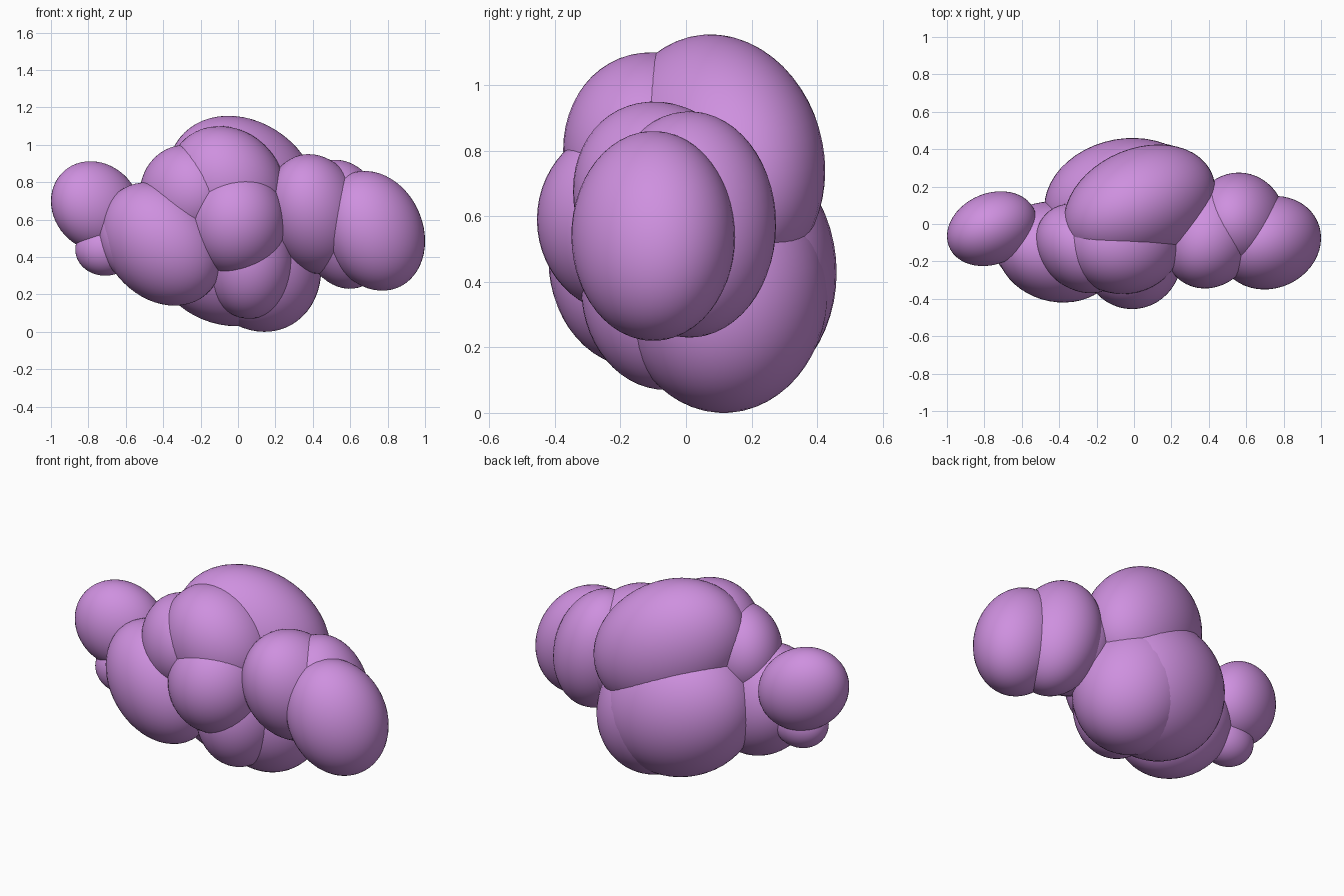
import bpy, bmesh
from mathutils import Vector
from math import sqrt

if "Cube" in bpy.data.objects:
    bpy.data.objects.remove(bpy.data.objects["Cube"])

purple = bpy.data.materials.new("soft purple")
purple.diffuse_color = (0.62, 0.28, 0.74, 1)
purple.use_nodes = True
purple.node_tree.nodes["Principled BSDF"].inputs["Base Color"].default_value = purple.diffuse_color


def puff(name, centre, half, lean=(0, 0, 0)):
    """Ellipsoid with exact half extents; lean = skew in the xy, xz, yz planes."""
    xy, xz, yz = lean
    b = sqrt(1 - xy * xy)
    c = (yz - xy * xz) / b
    d = sqrt(1 - xz * xz - c * c)
    bm = bmesh.new()
    bmesh.ops.create_uvsphere(bm, u_segments=48, v_segments=28, radius=1)
    for v in bm.verts:
        x, y, z = v.co
        v.co = Vector((half[0] * x,
                       half[1] * (xy * x + b * y),
                       half[2] * (xz * x + c * y + d * z)))
    for f in bm.faces:
        f.smooth = True
    mesh = bpy.data.meshes.new(name)
    bm.to_mesh(mesh)
    bm.free()
    mesh.materials.append(purple)
    obj = bpy.data.objects.new(name, mesh)
    obj.location = centre
    bpy.context.collection.objects.link(obj)


# Left end
puff("left_tip_puff", (-0.76, -0.025, 0.67), (0.24, 0.20, 0.242), (0.2, -0.12, 0))
puff("left_small_puff", (-0.71, -0.07, 0.44), (0.16, 0.13, 0.14))
puff("left_front_puff", (-0.41, -0.15, 0.47), (0.325, 0.27, 0.33), (-0.1, -0.22, 0))
puff("left_inner_puff", (-0.50, -0.13, 0.49), (0.245, 0.20, 0.25), (0, -0.1, 0))
puff("left_upper_puff", (-0.28, -0.13, 0.74), (0.245, 0.24, 0.26), (-0.2, 0, 0))

# Centre body
puff("centre_front_puff", (-0.01, -0.18, 0.59), (0.265, 0.275, 0.29))
puff("top_front_puff", (-0.06, -0.08, 0.77), (0.32, 0.295, 0.33), (0, -0.12, -0.1))
puff("top_back_puff", (0.03, 0.10, 0.77), (0.405, 0.325, 0.385), (0.25, -0.2, -0.08))
puff("lower_back_puff", (-0.05, 0.12, 0.43), (0.43, 0.34, 0.40), (0.1, -0.1, 0))
puff("lower_right_puff", (0.10, 0.115, 0.38), (0.345, 0.32, 0.38), (0, -0.12, 0))
puff("lower_front_puff", (0.06, -0.06, 0.38), (0.24, 0.26, 0.31))

# Right end
puff("right_front_puff", (0.41, -0.055, 0.63), (0.26, 0.29, 0.32), (0.12, -0.12, -0.15))
puff("right_back_puff", (0.56, 0.01, 0.575), (0.25, 0.265, 0.345), (0, -0.15, 0))
puff("right_tip_puff", (0.725, -0.10, 0.54), (0.275, 0.25, 0.32), (0.1, -0.17, 0))
